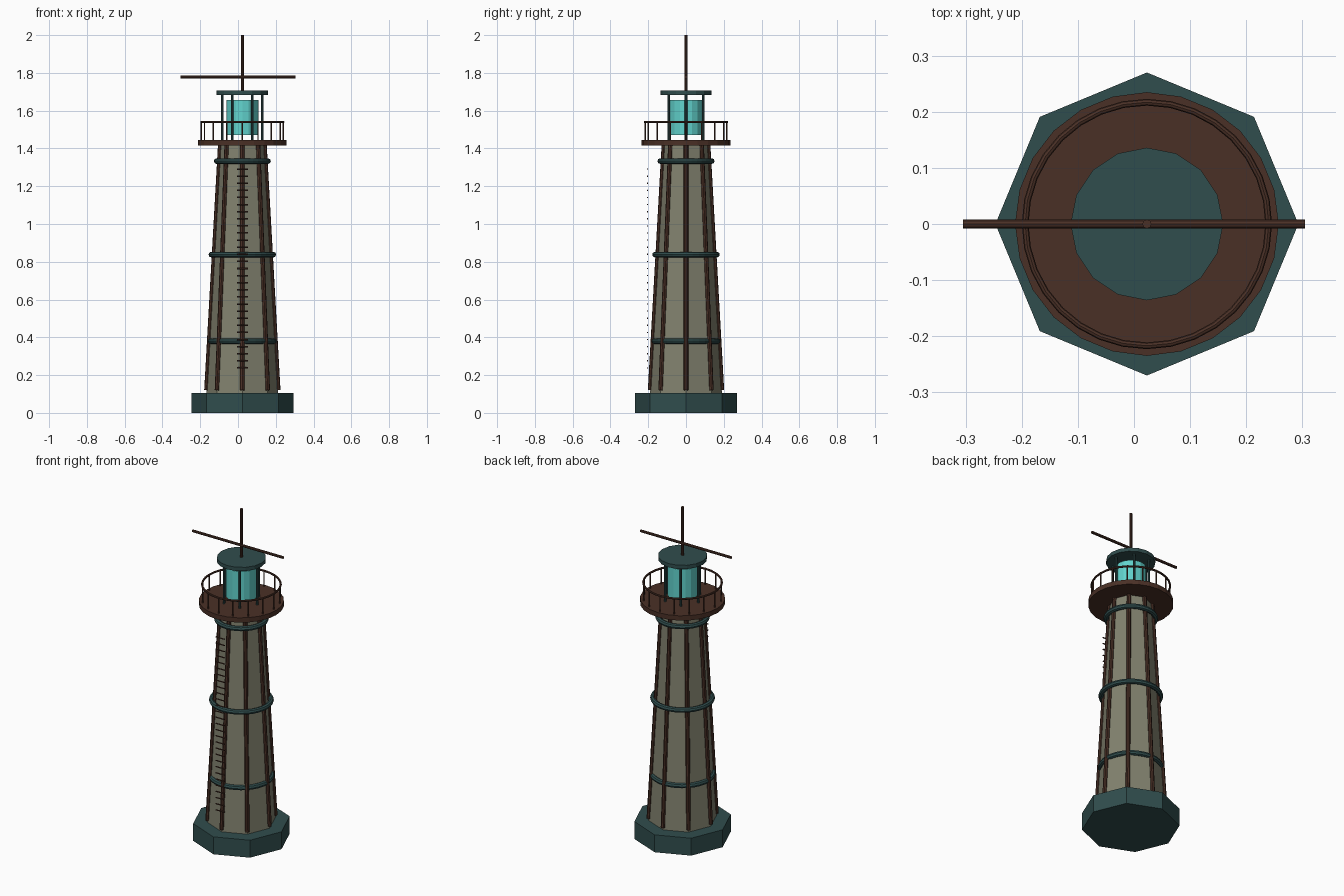
import bpy, math
from mathutils import Vector

if "Cube" in bpy.data.objects:
    bpy.data.objects.remove(bpy.data.objects["Cube"])

CX = 0.023  # tower axis sits slightly off the centre of the crossbar


def material(name, rgb):
    m = bpy.data.materials.new(name)
    lin = [((c / 255 + 0.055) / 1.055) ** 2.4 for c in rgb]
    m.diffuse_color = (*lin, 1)
    m.use_nodes = True
    m.node_tree.nodes["Principled BSDF"].inputs["Base Color"].default_value = m.diffuse_color
    return m


STONE = material("khaki stone", (130, 130, 111))
TEAL = material("dark teal metal", (48, 77, 77))
BROWN = material("rust brown", (74, 48, 38))
GLASS = material("cyan glass", (98, 212, 206))


def finish(name, mat):
    o = bpy.context.object
    o.name = name
    o.data.materials.append(mat)
    return o


def frustum(name, mat, r1, r2, z1, z2, sides):
    """Upright prism or cone section with a corner on the x axis."""
    bpy.ops.mesh.primitive_cone_add(vertices=sides, radius1=r1, radius2=r2, depth=z2 - z1,
                                    location=(CX, 0, (z1 + z2) / 2))
    return finish(name, mat)


def rod(name, mat, a, b, r, sides=8):
    a, b = Vector(a), Vector(b)
    bpy.ops.mesh.primitive_cylinder_add(vertices=sides, radius=r, depth=(b - a).length,
                                        location=(a + b) / 2)
    bpy.context.object.rotation_euler = (b - a).to_track_quat('Z', 'Y').to_euler()
    return finish(name, mat)


def ring(name, mat, major, minor, z, sides=32):
    bpy.ops.mesh.primitive_torus_add(location=(CX, 0, z), major_radius=major, minor_radius=minor,
                                     major_segments=sides, minor_segments=8)
    return finish(name, mat)


def polar(r, i, n, z):
    a = 2 * math.pi * i / n
    return (CX + r * math.cos(a), r * math.sin(a), z)


# Base and tapered octagonal tower
frustum("base", TEAL, 0.27, 0.27, 0, 0.106, 8)
frustum("tower", STONE, 0.19, 0.117, 0.106, 1.42, 8)

# Corner ribs and hoops
for i in range(8):
    rod(f"corner_rib_{i}", BROWN, polar(0.19, i, 8, 0.12), polar(0.117, i, 8, 1.42), 0.012)
for i, (r, z) in enumerate([(0.168, 0.38), (0.164, 0.838), (0.136, 1.333)]):
    ring(f"hoop_{i}", TEAL, r, 0.015, z)

# Ladder rungs on the front
for i in range(29):
    z = 0.238 + i * 0.0376
    rod(f"ladder_rung_{i}", BROWN, (CX - 0.029, -0.204, z), (CX + 0.029, -0.204, z), 0.004, 6)

# Gallery deck with railing
frustum("gallery_deck", BROWN, 0.235, 0.235, 1.416, 1.445, 24)
ring("gallery_rail", BROWN, 0.217, 0.006, 1.54)
for i in range(16):
    rod(f"rail_post_{i}", BROWN, polar(0.217, i, 16, 1.44), polar(0.217, i, 16, 1.54), 0.004, 6)

# Lantern room
frustum("lantern_glass", GLASS, 0.085, 0.085, 1.47, 1.656, 16)
for i in range(6):
    rod(f"lantern_post_{i}", TEAL, polar(0.106, i, 6, 1.44), polar(0.106, i, 6, 1.69), 0.007)
frustum("lantern_roof", TEAL, 0.136, 0.136, 1.683, 1.706, 16)

# Mast and crossbar
rod("mast", BROWN, (CX, 0, 1.70), (CX, 0, 2.0), 0.008)
rod("crossbar", BROWN, (-0.305, 0, 1.778), (0.305, 0, 1.778), 0.008)
